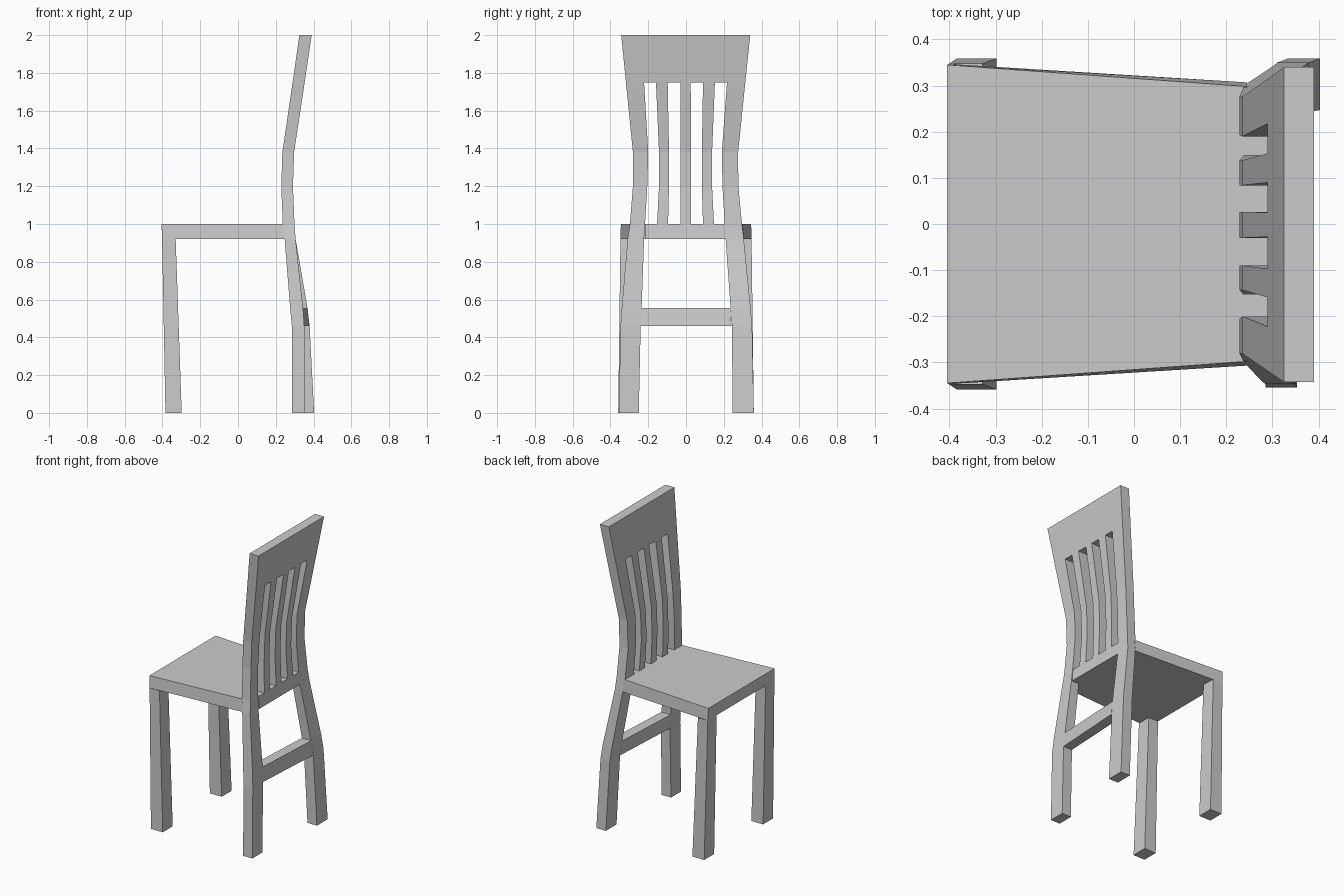
import bpy, bmesh

if "Cube" in bpy.data.objects:
    bpy.data.objects.remove(bpy.data.objects["Cube"])


def loft(name, rings, cap_bottom=True, cap_top=True):
    """Join rings of points, listed bottom to top, into a flat-faced solid."""
    bm = bmesh.new()
    vs = [[bm.verts.new(p) for p in ring] for ring in rings]
    n = len(vs[0])
    for a, b in zip(vs, vs[1:]):
        for i in range(n):
            j = (i + 1) % n
            bm.faces.new((a[i], a[j], b[j], b[i]))
    if cap_bottom:
        bm.faces.new(vs[0][::-1])
    if cap_top:
        bm.faces.new(vs[-1])
    mesh = bpy.data.meshes.new(name)
    bm.normal_update()
    bm.to_mesh(mesh)
    bm.free()
    ob = bpy.data.objects.new(name, mesh)
    bpy.context.collection.objects.link(ob)
    return ob


def rect(z, x0, x1, y0, y1):
    return [(x0, y0, z), (x1, y0, z), (x1, y1, z), (x0, y1, z)]


# Side profile of the backrest: height -> front x, back x
BACK = {0.92: (0.247, 0.305), 1.0: (0.237, 0.299), 1.2: (0.229, 0.291),
        1.38: (0.235, 0.297), 1.75: (0.289, 0.353), 2.0: (0.325, 0.39)}


# Seat, tapering to the back and notched around the rear posts
def seat_ring(z, front_x, front_y, back_y):
    half = [(front_x, front_y), (0.245, back_y), (0.245, 0.214), (BACK[z][1], 0.214)]
    return [(x, -y, z) for x, y in half] + [(x, y, z) for x, y in half[::-1]]


loft("seat", [seat_ring(0.92, -0.402, 0.347, 0.307),
              seat_ring(1.0, -0.405, 0.345, 0.298)])

# Front legs, splayed slightly outward
for side, label in ((-1, "right"), (1, "left")):
    lo, hi = sorted((side * 0.255, side * 0.359))
    lo2, hi2 = sorted((side * 0.255, side * 0.347))
    loft("front_leg_" + label, [rect(0, -0.384, -0.298, lo, hi),
                                rect(0.92, -0.402, -0.33, lo2, hi2)], cap_top=False)

# Rear posts: curved leg continuing into the backrest; the two feet differ
feet = {
    "right": [(0, 0.285, 0.353, -0.355, -0.25), (0.46, 0.285, 0.351, -0.347, -0.24),
              (0.555, 0.276, 0.344, -0.340, -0.235)],
    "left": [(0, 0.334, 0.403, 0.247, 0.359), (0.46, 0.311, 0.379, 0.243, 0.350),
             (0.555, 0.301, 0.368, 0.236, 0.342)],
}
posts = {
    "right": [(0.92, -0.309, -0.222), (1.0, -0.297, -0.217), (1.2, -0.281, -0.205),
              (1.38, -0.281, -0.2), (1.75, -0.318, -0.222)],
    "left": [(0.92, 0.306, 0.21), (1.0, 0.296, 0.205), (1.2, 0.277, 0.193),
             (1.38, 0.276, 0.19), (1.75, 0.314, 0.217)],
}
for label in feet:
    rings = [rect(*f) for f in feet[label]]
    rings += [rect(z, *BACK[z], *sorted((a, b))) for z, a, b in posts[label]]
    loft("rear_post_" + label, rings, cap_top=False)

# Head board across the top of the backrest
loft("head_board", [rect(1.75, *BACK[1.75], -0.318, 0.314),
                    rect(2.0, *BACK[2.0], -0.343, 0.34)])

# Three back slats following the same curve: (y0, y1) at bottom, middle, top
slats = [((-0.153, -0.095), (-0.143, -0.09), (-0.159, -0.097)),
         ((-0.03, 0.026), (-0.03, 0.026), (-0.028, 0.025)),
         ((0.09, 0.148), (0.084, 0.138), (0.09, 0.153))]
for k, (bottom, middle, top) in enumerate(slats):
    spans = [(1.0, bottom), (1.2, middle), (1.38, middle), (1.75, top)]
    loft(f"back_slat_{k + 1}", [rect(z, *BACK[z], *s) for z, s in spans],
         cap_bottom=False, cap_top=False)

# Rear stretcher rail between the two back legs
rail = [[(f, -y, z), (b, -y, z), (b2, y, z), (f2, y, z)]
        for z, f, b, f2, b2, y in ((0.46, 0.285, 0.351, 0.311, 0.379, 0.241),
                                   (0.555, 0.276, 0.344, 0.301, 0.368, 0.236))]
loft("rear_rail", rail)
